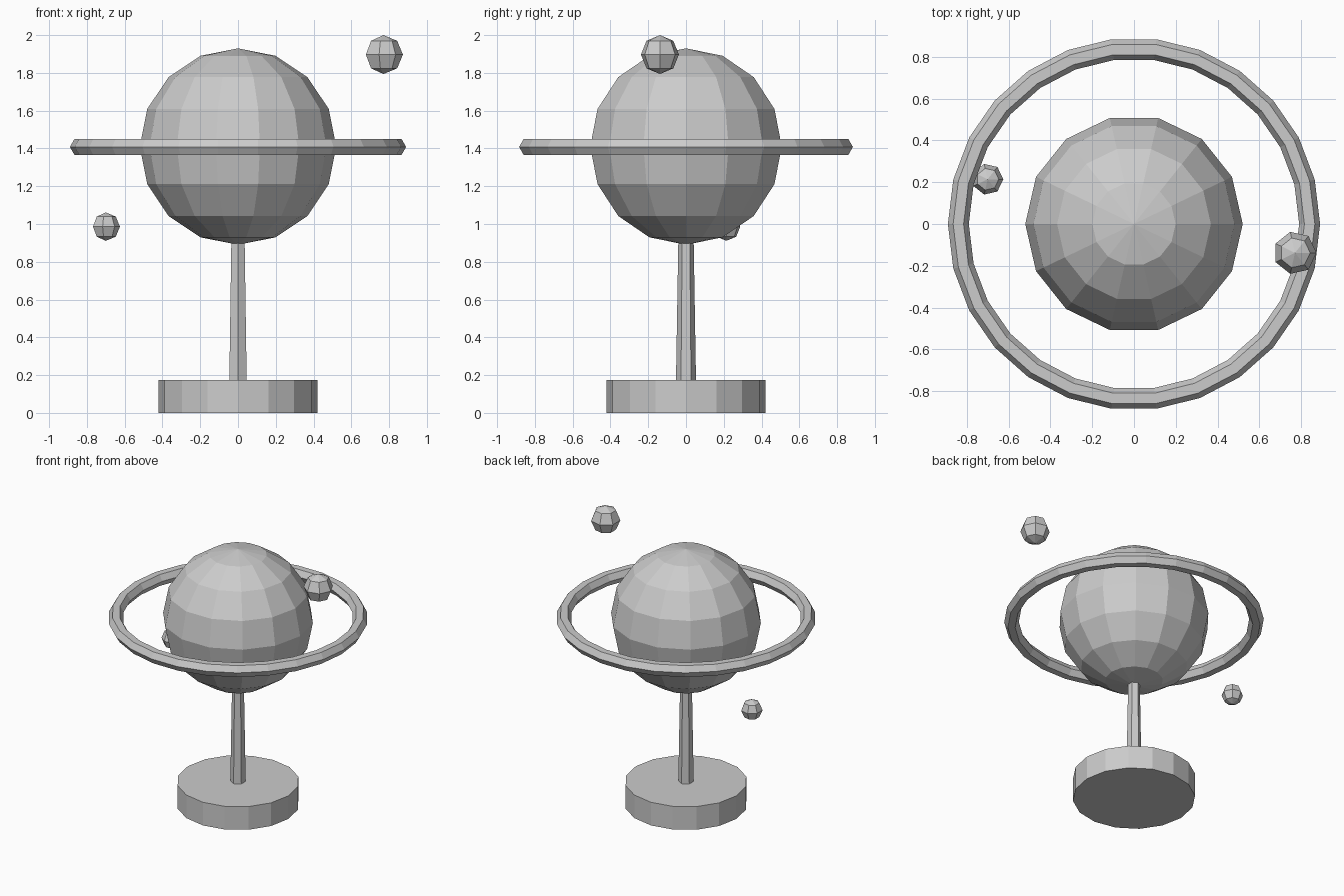
import bpy
import bmesh
from math import sin, cos, pi

cube = bpy.data.objects.get("Cube")
if cube:
    bpy.data.objects.remove(cube, do_unlink=True)

# One plain grey for every part
grey = bpy.data.materials.new("plain grey")
grey.use_nodes = True
GREY = (0.6, 0.6, 0.6, 1)
grey.diffuse_color = GREY
grey.node_tree.nodes["Principled BSDF"].inputs["Base Color"].default_value = GREY


def lathe(name, profile, sides, start=0.0, location=(0, 0, 0), closed=False):
    """Revolve (radius, z) points around z into a flat-shaded solid."""
    bm = bmesh.new()
    rings = []
    for r, z in profile:
        if r < 1e-5:
            rings.append([bm.verts.new((0, 0, z))] * sides)
        else:
            angles = [start + 2 * pi * i / sides for i in range(sides)]
            rings.append([bm.verts.new((r * cos(a), r * sin(a), z)) for a in angles])
    pairs = list(zip(rings, rings[1:]))
    if closed:
        pairs.append((rings[-1], rings[0]))
    for low, high in pairs:
        for i in range(sides):
            j = (i + 1) % sides
            corners = dict.fromkeys((low[i], low[j], high[j], high[i]))
            bm.faces.new(list(corners))
    if not closed:
        for ring in (rings[0], rings[-1]):
            if ring[0] is not ring[1]:
                bm.faces.new(ring)
    bmesh.ops.recalc_face_normals(bm, faces=bm.faces)
    mesh = bpy.data.meshes.new(name)
    bm.to_mesh(mesh)
    bm.free()
    mesh.materials.append(grey)
    obj = bpy.data.objects.new(name, mesh)
    obj.location = location
    bpy.context.collection.objects.link(obj)
    return obj


def ball(name, radius, sides, bands, location):
    arc = [(radius * sin(pi * i / bands), -radius * cos(pi * i / bands))
           for i in range(bands + 1)]
    return lathe(name, arc, sides, location=location)


# Stand
lathe("base", [(0.42, 0), (0.42, 0.175)], 16)
lathe("pole", [(0.053, 0.17), (0.04, 0.95)], 6, start=pi / 2)

# Planet and its hexagonal-section ring
ball("planet", 0.52, 14, 8, (0, 0, 1.41))
section = [(0.84 + 0.05 * cos(pi * i / 3), 0.05 * sin(pi * i / 3)) for i in range(6)]
lathe("planet_ring", section, 26, location=(0, 0, 1.408), closed=True)

# Floating moons
ball("large_moon", 0.103, 7, 4, (0.77, -0.138, 1.897))
ball("small_moon", 0.075, 7, 4, (-0.70, 0.214, 0.986))
